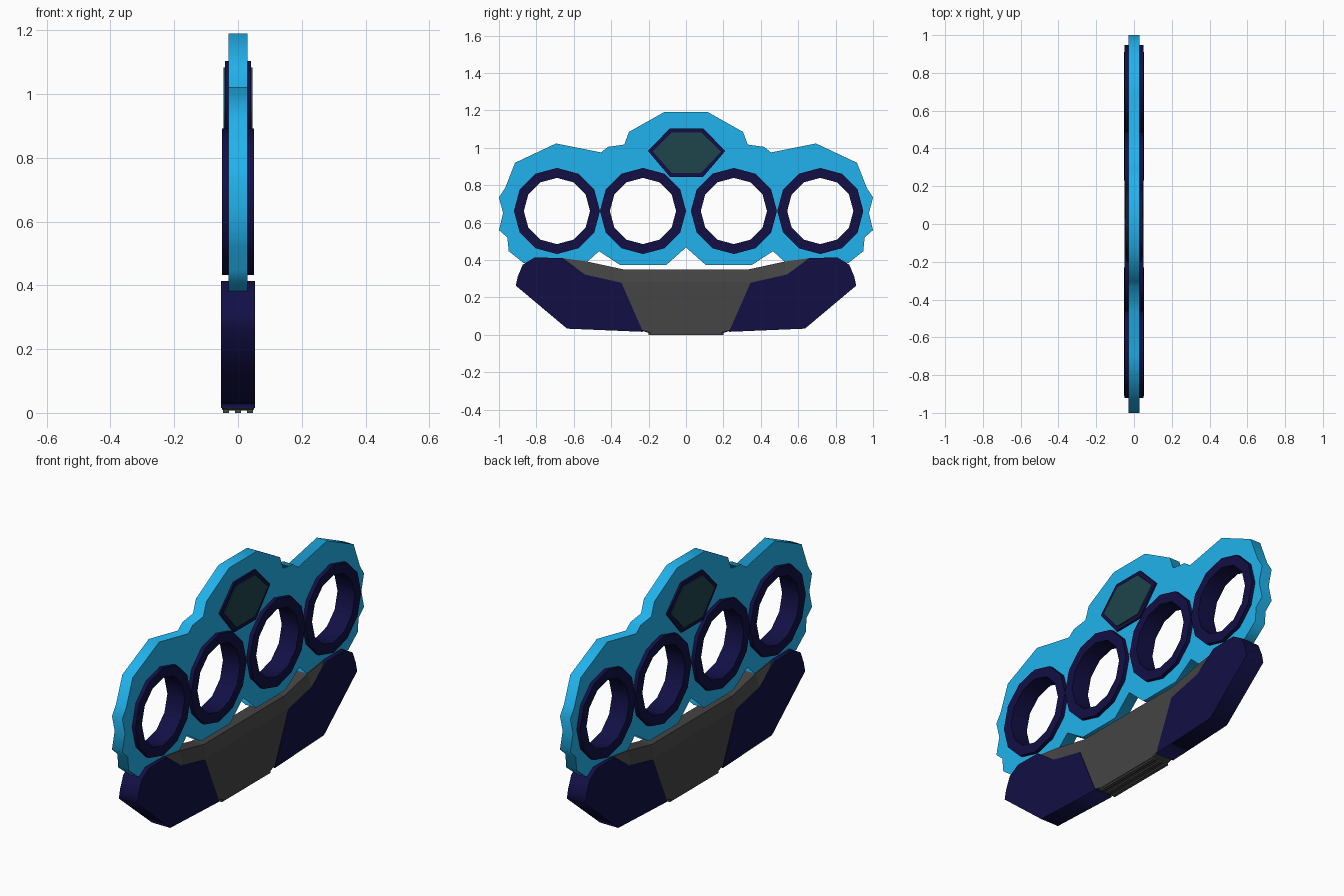
import bpy, bmesh, math

if "Cube" in bpy.data.objects:
    bpy.data.objects.remove(bpy.data.objects["Cube"])


def material(name, rgb):
    m = bpy.data.materials.new(name)
    m.diffuse_color = (*rgb, 1)
    m.use_nodes = True
    m.node_tree.nodes["Principled BSDF"].inputs["Base Color"].default_value = m.diffuse_color
    return m


BLUE = material("bright_blue", (0.015, 0.45, 0.85))
NAVY = material("dark_navy", (0.006, 0.005, 0.06))
TEAL = material("deep_teal", (0.013, 0.058, 0.072))
GREY = material("charcoal", (0.058, 0.058, 0.058))


def slab(name, loops, half, mat):
    """Extrude closed (y, z) outlines along x; inner loops become holes."""
    cu = bpy.data.curves.new(name, 'CURVE')
    cu.dimensions = '2D'
    cu.fill_mode = 'BOTH'
    cu.extrude = half
    for pts in loops:
        sp = cu.splines.new('POLY')
        sp.points.add(len(pts) - 1)
        for p, (y, z) in zip(sp.points, pts):
            p.co = (y, z, 0, 1)
        sp.use_cyclic_u = True
    ob = bpy.data.objects.new(name, cu)
    bpy.context.collection.objects.link(ob)
    ob.rotation_euler = (math.pi / 2, 0, math.pi / 2)
    bpy.ops.object.select_all(action='DESELECT')
    ob.select_set(True)
    bpy.context.view_layer.objects.active = ob
    bpy.ops.object.convert(target='MESH')
    ob = bpy.context.object
    ob.data.materials.clear()
    ob.data.materials.append(mat)
    return ob


def ngon(y, z, r, n=12):
    return [(y + r * math.sin(2 * math.pi * i / n), z + r * math.cos(2 * math.pi * i / n))
            for i in range(n)]


def mirrored(half):
    return half + [(-y, z) for y, z in reversed(half) if y > 1e-6]


# Main plate: right half of the outline, top to bottom, then mirrored
half = [(0.118, 1.19), (0.305, 1.085), (0.33, 1.017), (0.417, 1.005), (0.455, 0.975),
        (0.695, 1.023), (0.914, 0.92), (0.967, 0.785), (1.0, 0.735), (0.978, 0.65),
        (1.0, 0.56), (0.955, 0.52), (0.948, 0.447), (0.87, 0.385), (0.80, 0.37),
        (0.55, 0.37), (0.465, 0.447), (0.35, 0.372), (0.107, 0.372), (0, 0.467)]
fingers = [-0.69, -0.23, 0.256, 0.718]
slab("plate", [mirrored(half)] + [ngon(y, 0.662, 0.2) for y in fingers], 0.03, BLUE)

# Finger rings
for i, y in enumerate(fingers):
    slab(f"finger_ring_{i + 1}", [ngon(y, 0.662, 0.23), ngon(y, 0.662, 0.177)], 0.05, NAVY)

# Hexagonal badge: frame and gem
hexa = [(-0.203, 0.983), (-0.086, 1.104), (0.091, 1.104), (0.21, 0.983), (0.091, 0.844), (-0.086, 0.844)]
inner = [(-0.177, 0.98), (-0.076, 1.083), (0.08, 1.083), (0.187, 0.98), (0.08, 0.865), (-0.076, 0.865)]
slab("badge_frame", [hexa, inner], 0.04, NAVY)
slab("badge_gem", [inner], 0.045, TEAL)

# Palm grip: chamfered cross-sections lofted along y (y, top, chamfer, bottom)
right = [(0.19, 0.35, 0.283, 0.007), (0.235, 0.35, 0.283, 0.022), (0.335, 0.35, 0.283, 0.03),
         (0.53, 0.392, 0.325, 0.05), (0.66, 0.41, 0.39, 0.08)]
stations = [(-y, *r) for y, *r in reversed(right)] + right
bm = bmesh.new()
rings = [[bm.verts.new(c) for c in ((-.035, y, t), (.035, y, t), (.05, y, c), (.05, y, b + .004),
                                    (.045, y, b), (-.045, y, b), (-.05, y, b + .004), (-.05, y, c))]
         for y, t, c, b in stations]
for a, b in zip(rings, rings[1:]):
    for i in range(8):
        j = (i + 1) % 8
        bm.faces.new((a[i], a[j], b[j], b[i]))
bm.faces.new(rings[0])
bm.faces.new(rings[-1])
bmesh.ops.recalc_face_normals(bm, faces=bm.faces)
me = bpy.data.meshes.new("palm_grip")
bm.to_mesh(me)
bm.free()
me.materials.append(GREY)
bpy.context.collection.objects.link(bpy.data.objects.new("palm_grip", me))

# Ridges under the grip
for i, x in enumerate((-0.038, 0, 0.038)):
    bpy.ops.mesh.primitive_cube_add(size=1, location=(x, 0, 0.01))
    ob = bpy.context.object
    ob.name = f"grip_ridge_{i + 1}"
    ob.scale = (0.018, 0.4, 0.02)
    ob.data.materials.append(GREY)

# Grip end caps
cap = [(0.91, 0.263), (0.9, 0.31), (0.873, 0.375), (0.81, 0.413), (0.66, 0.411), (0.54, 0.322),
       (0.345, 0.278), (0.23, 0.016), (0.636, 0.033)]
for side, s in (("left", -1), ("right", 1)):
    slab(f"grip_cap_{side}", [[(s * y, z) for y, z in cap]], 0.053, NAVY)
